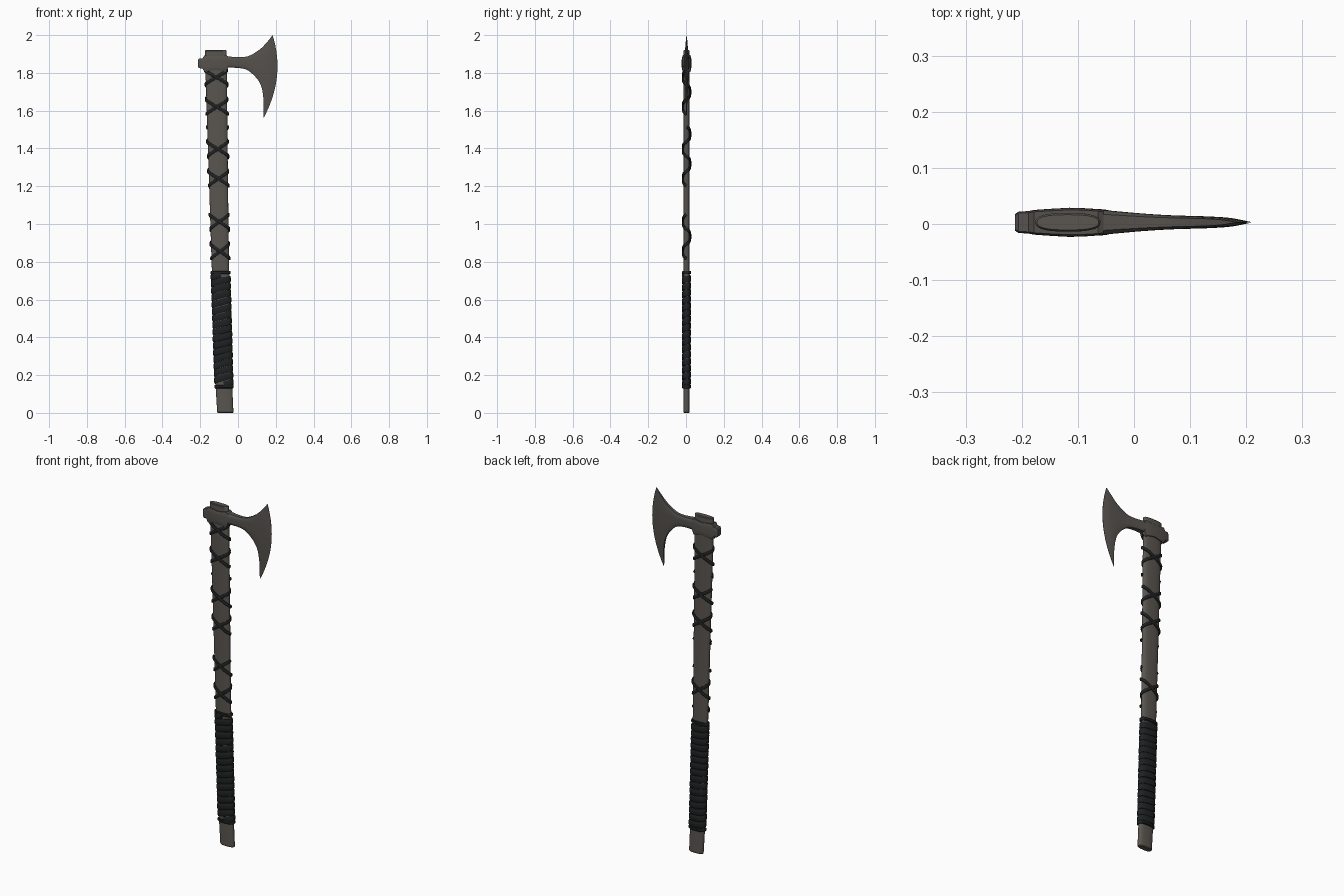
import bpy, bmesh, math, random
from mathutils import Vector

if "Cube" in bpy.data.objects:
    bpy.data.objects.remove(bpy.data.objects["Cube"])

random.seed(4)
YC = 0.003          # thickness centre line of the whole axe
DEPTH = 0.0165      # half depth of the handle


def material(name, rgb):
    m = bpy.data.materials.new(name)
    m.diffuse_color = (*rgb, 1)
    m.use_nodes = True
    m.node_tree.nodes["Principled BSDF"].inputs["Base Color"].default_value = m.diffuse_color
    return m


WOOD = material("weathered wood", (0.10, 0.090, 0.079))
STEEL = material("dark steel", (0.092, 0.084, 0.075))
LEATHER = material("black leather", (0.014, 0.015, 0.016))


def loft(name, rings, mat, angle=35):
    """Skin a list of equal-length closed rings and cap both ends."""
    bm = bmesh.new()
    vr = [[bm.verts.new(p) for p in r] for r in rings]
    n = len(rings[0])
    for a, b in zip(vr, vr[1:]):
        for i in range(n):
            j = (i + 1) % n
            bm.faces.new((a[i], a[j], b[j], b[i]))
    bm.faces.new(vr[0])
    bm.faces.new(vr[-1])
    bmesh.ops.remove_doubles(bm, verts=bm.verts, dist=1e-5)
    bmesh.ops.recalc_face_normals(bm, faces=bm.faces)
    me = bpy.data.meshes.new(name)
    bm.to_mesh(me)
    bm.free()
    me.materials.append(mat)
    ob = bpy.data.objects.new(name, me)
    bpy.context.collection.objects.link(ob)
    bpy.ops.object.select_all(action='DESELECT')
    ob.select_set(True)
    bpy.context.view_layer.objects.active = ob
    bpy.ops.object.shade_smooth_by_angle(angle=math.radians(angle))
    return ob


def interp(table, z):
    """Piecewise linear lookup in rows of (z, value, ...)."""
    for p, q in zip(table, table[1:]):
        if z <= q[0]:
            break
    t = (z - p[0]) / (q[0] - p[0])
    return [u + (v - u) * t for u, v in zip(p[1:], q[1:])]


# Handle axis: height, centre x, half width
AXIS = [(0, -0.067, 0.043), (0.13, -0.074, 0.044), (0.8, -0.094, 0.046),
        (1.4, -0.107, 0.052), (1.92, -0.118, 0.058)]

# Unit oval section sampled evenly along its outline, starting at the front
EXP = 2 / 2.6


def raw_oval(t):
    s, c = math.sin(t), math.cos(t)
    return (math.copysign(abs(s) ** EXP, s), -math.copysign(abs(c) ** EXP, c))


DENSE = [raw_oval(2 * math.pi * i / 1440) for i in range(1441)]
LENGTH = [0]
for p, q in zip(DENSE, DENSE[1:]):
    LENGTH.append(LENGTH[-1] + math.hypot((q[0] - p[0]) * 0.05, (q[1] - p[1]) * DEPTH))
STEPS = 48
OVAL, k = [], 0
for i in range(STEPS):
    while LENGTH[k] < LENGTH[-1] * i / STEPS - 1e-9:
        k += 1
    OVAL.append(DENSE[k])


def surface(i, z, lift=0.0):
    """Point on the handle at outline step i and height z, pushed out by lift."""
    cx, a = interp(AXIS, z)
    x, y = OVAL[i % STEPS]
    return Vector((cx + x * (a + lift), YC + y * (DEPTH + lift), z))


# Handle
rings = []
for z, shrink in ((0.0, -0.003), (0.004, 0), (0.13, 0), (0.45, 0), (0.8, 0),
                  (1.1, 0), (1.4, 0), (1.7, 0), (1.916, 0), (1.92, -0.003)):
    rings.append([surface(i, z, shrink) for i in range(STEPS)])
loft("handle", rings, WOOD)


def strap(name, z0, pitch, first, last, hand, width, thick, lift, wobble=0.0):
    """Flat strap wound round the handle from step first to step last."""
    path, out = [], []
    for i in range(first, last + 1):
        z = z0 + pitch * i / STEPS
        z += wobble * math.sin(2 * math.pi * i / STEPS + 0.9 * math.sin(i / 90))
        path.append(surface(hand * i, z, lift))
        a = surface(hand * i + 1, z)
        b = surface(hand * i - 1, z)
        t = a - b
        out.append(Vector((t.y, -t.x, 0)).normalized())
    rings = []
    for i, (p, n) in enumerate(zip(path, out)):
        t = path[min(i + 1, len(path) - 1)] - path[max(i - 1, 0)]
        side = t.cross(n).normalized()
        rings.append([p + side * width * u + n * thick * v for u, v in
                      ((-1, -1), (-1, 0.2), (-0.6, 1), (0.6, 1), (1, 0.2), (1, -1))])
    return loft(name, rings, LEATHER, 40)


# Grip wrapping, one long winding of flat strap
strap("grip_wrap", 0.149, 0.0364, 0, STEPS * 16, 1, 0.0172, 0.0038, 0.0035, 0.004)
for n, z in enumerate((0.139, 0.743)):
    strap(f"grip_end_{n + 1}", z, 0, 0, STEPS, 1, 0.009, 0.0038, 0.0035)

# Crossed lacing: three groups, each two straps wound in opposite directions
Q = STEPS // 4
for n, (z, quarters) in enumerate(((0.855, 5), (1.24, 7), (1.62, 5))):
    for hand, side in ((1, "right"), (-1, "left")):
        strap(f"lacing_{n + 1}_{side}", z, 0.157, -Q, Q * quarters, hand,
              0.0085, 0.0035, 0.003 if hand > 0 else 0.005)


def spline(values, t):
    """Smooth curve through values, t from 0 to len - 1."""
    i = min(int(t), len(values) - 2)
    f = t - i
    b, c = values[i], values[i + 1]
    a = values[i - 1] if i else 2 * b - c
    d = values[i + 2] if i + 2 < len(values) else 2 * c - b
    return 0.5 * (2 * b + (c - a) * f + (2 * a - 5 * b + 4 * c - d) * f * f
                  + (3 * b - a - 3 * c + d) * f ** 3)


def slab_ring(top, bottom, half, bow=0.0, rows=16, round_off=0.0):
    """Ring running up the front side of the head and down the back side."""
    ring = []
    for side in (-1, 1):
        for j in range(rows + 1):
            s = j / rows if side < 0 else 1 - j / rows
            x = bottom[0] + (top[0] - bottom[0]) * s + bow * 4 * s * (1 - s)
            z = bottom[1] + (top[1] - bottom[1]) * s
            h = half * (1 - round_off * abs(2 * s - 1) ** 4)
            ring.append((x, YC + side * h, z))
    return ring


# Blade: upper outline, lower outline and half thickness, from neck to edge
TOP_X = [-0.065, 0.01, 0.06, 0.115, 0.152, 0.183]
TOP_Z = [1.888, 1.883, 1.891, 1.924, 1.961, 2.0]
LOW_X = [-0.065, 0.01, 0.06, 0.115, 0.134, 0.135]
LOW_Z = [1.828, 1.825, 1.808, 1.748, 1.67, 1.56]
HALF = [0.023, 0.016, 0.0125, 0.0105, 0.0075, 0.0006]
rings = []
for i in range(31):
    t = i / 6
    rings.append(slab_ring((spline(TOP_X, t), spline(TOP_Z, t)),
                           (spline(LOW_X, t), spline(LOW_Z, t)),
                           max(spline(HALF, t), 0.0006), 0.047 * (t / 5) ** 2,
                           round_off=0.35))
loft("blade", rings, STEEL)

# Eye collar and poll around the handle: x, top z, bottom z, half thickness
COLLAR = [(-0.212, 1.868, 1.832, 0.015), (-0.206, 1.876, 1.825, 0.019),
          (-0.188, 1.877, 1.823, 0.020), (-0.178, 1.892, 1.806, 0.022),
          (-0.150, 1.890, 1.810, 0.024), (-0.115, 1.886, 1.815, 0.026),
          (-0.085, 1.890, 1.810, 0.025), (-0.064, 1.894, 1.804, 0.0235),
          (-0.054, 1.888, 1.826, 0.022)]
loft("eye_collar", [slab_ring((x, hi), (x, lo), h, rows=10, round_off=0.15)
                    for x, hi, lo, h in COLLAR], STEEL)
